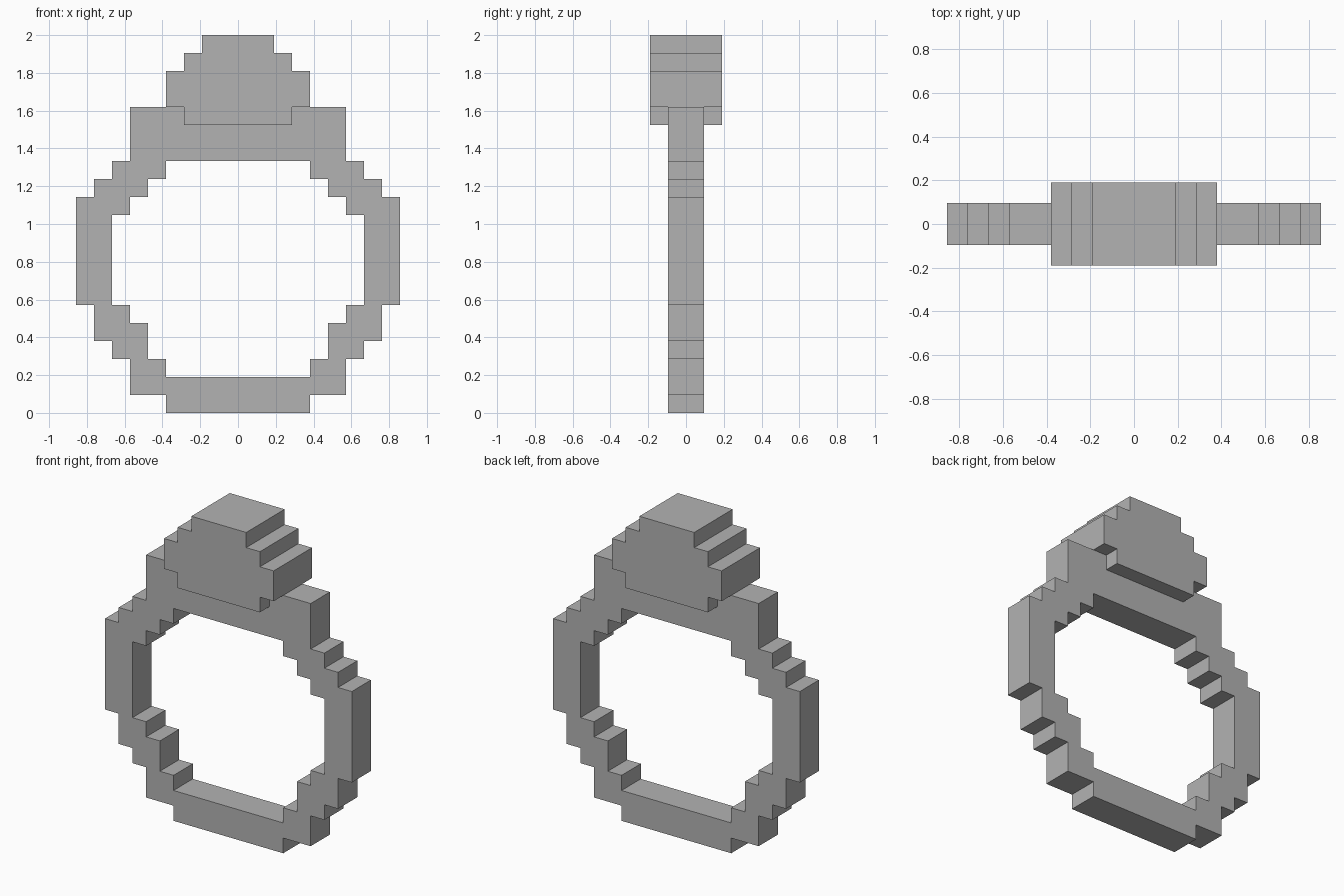
import bpy

cube = bpy.data.objects.get("Cube")
if cube:
    bpy.data.objects.remove(cube, do_unlink=True)

U = 2 / 21  # one pixel step

grey = bpy.data.materials.new("plain_grey")
grey.use_nodes = True
colour = (0.45, 0.45, 0.45, 1)
grey.diffuse_color = colour
grey.node_tree.nodes["Principled BSDF"].inputs["Base Color"].default_value = colour


def staircase(bottom, steps):
    """Right-hand stepped outline from the centre line up, as (half width, top) steps."""
    points, z = [(0, bottom)], bottom
    for width, top in steps:
        points += [(width, z), (width, top)]
        z = top
    return points + [(0, z)]


def stepped_solid(name, outline, half_depth):
    """Extrude a right-half outline along y and mirror it across x."""
    n = len(outline)
    verts = [(x * U, y * U, z * U) for y in (-half_depth, half_depth) for x, z in outline]
    faces = [list(range(n)), list(range(2 * n - 1, n - 1, -1))]
    for i in range(n):
        j = (i + 1) % n
        if outline[i][0] or outline[j][0]:  # leave the centre line open
            faces.append([i, i + n, j + n, j])
    mesh = bpy.data.meshes.new(name)
    mesh.from_pydata(verts, [], faces)
    mesh.materials.append(grey)
    obj = bpy.data.objects.new(name, mesh)
    bpy.context.collection.objects.link(obj)
    mirror = obj.modifiers.new("Mirror", "MIRROR")
    mirror.use_clip = True
    return obj


# Ring band: outer steps going up, finger hole steps coming back down
outer = staircase(0, [(4, 1), (6, 3), (7, 4), (8, 6), (9, 12), (8, 13), (7, 14), (6, 17)])
hole = staircase(2, [(4, 3), (5, 5), (6, 6), (7, 11), (6, 12), (5, 13), (4, 14)])
stepped_solid("ring_band", outer + hole[::-1], 1)

# Gem seated over the top of the band
stepped_solid("gem", staircase(16, [(3, 17), (4, 19), (3, 20), (2, 21)]), 2)
